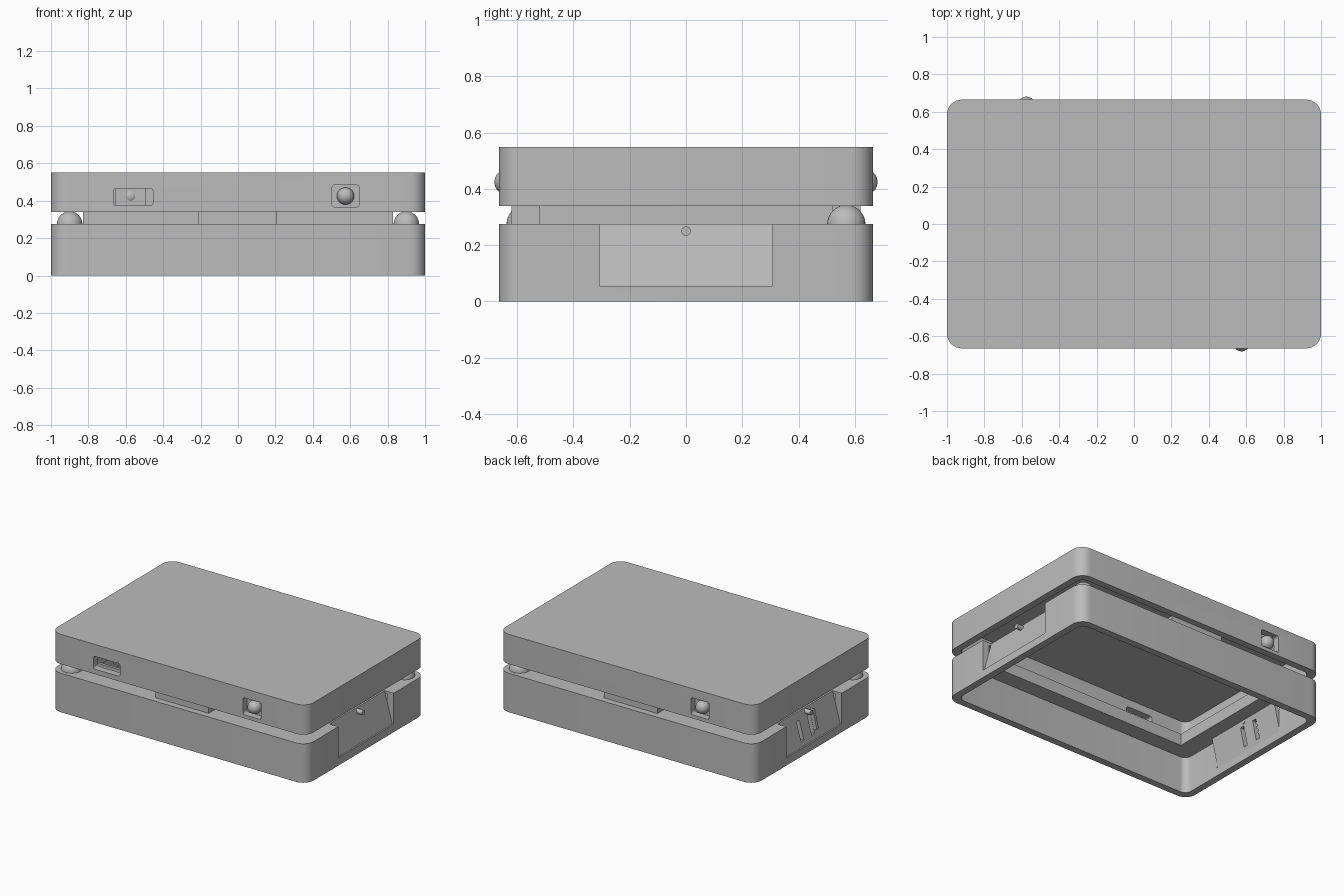
import bpy, bmesh, math
from mathutils import Vector

cube = bpy.data.objects.get("Cube")
if cube:
    bpy.data.objects.remove(cube)

grey = bpy.data.materials.new("plain grey")
grey.use_nodes = True
colour = (0.5, 0.5, 0.5, 1)
grey.diffuse_color = colour
grey.node_tree.nodes["Principled BSDF"].inputs["Base Color"].default_value = colour


def finish(name, bm):
    bmesh.ops.recalc_face_normals(bm, faces=bm.faces)
    mesh = bpy.data.meshes.new(name)
    bm.to_mesh(mesh)
    bm.free()
    mesh.materials.append(grey)
    ob = bpy.data.objects.new(name, mesh)
    bpy.context.collection.objects.link(ob)
    return ob


def prism(name, points, move, axis="z"):
    """Extrude a flat outline; points are 3D, move is the extrusion vector."""
    bm = bmesh.new()
    face = bm.faces.new([bm.verts.new(p) for p in points])
    out = bmesh.ops.extrude_face_region(bm, geom=[face])
    verts = [v for v in out["geom"] if isinstance(v, bmesh.types.BMVert)]
    bmesh.ops.translate(bm, verts=verts, vec=Vector(move))
    return finish(name, bm)


def rounded(hx, hy, r, steps=8):
    pts = []
    for k, (sx, sy) in enumerate([(1, 1), (-1, 1), (-1, -1), (1, -1)]):
        for i in range(steps + 1):
            a = math.pi / 2 * (k + i / steps)
            pts.append((sx * (hx - r) + r * math.cos(a), sy * (hy - r) + r * math.sin(a)))
    return pts


def slab(name, hx, hy, r, z0, z1):
    return prism(name, [(x, y, z0) for x, y in rounded(hx, hy, r)], (0, 0, z1 - z0))


def window(name, x, y, z, hx, hz, r, depth):
    """Rounded block facing along y, centred on y."""
    pts = [(x + u, y - depth / 2, z + w) for u, w in rounded(hx, hz, r, 4)]
    return prism(name, pts, (0, depth, 0))


def box(name, x0, x1, y0, y1, z0, z1):
    return prism(name, [(x0, y0, z0), (x1, y0, z0), (x1, y1, z0), (x0, y1, z0)], (0, 0, z1 - z0))


def ball(name, loc, r, half=False):
    bm = bmesh.new()
    bmesh.ops.create_uvsphere(bm, u_segments=32, v_segments=16, radius=r)
    if half:
        geom = bm.verts[:] + bm.edges[:] + bm.faces[:]
        bmesh.ops.bisect_plane(bm, geom=geom, plane_co=(0, 0, 0), plane_no=(0, 0, 1), clear_inner=True)
    bmesh.ops.translate(bm, verts=bm.verts, vec=loc)
    ob = finish(name, bm)
    smooth(ob)
    return ob


def smooth(ob):
    bpy.ops.object.select_all(action="DESELECT")
    ob.select_set(True)
    bpy.context.view_layer.objects.active = ob
    bpy.ops.object.shade_smooth_by_angle(angle=math.radians(35))


def cut(ob, cutters):
    bpy.context.view_layer.objects.active = ob
    for c in cutters:
        mod = ob.modifiers.new("cut", "BOOLEAN")
        mod.operation, mod.object, mod.solver = "DIFFERENCE", c, "EXACT"
        bpy.ops.object.modifier_apply(modifier=mod.name)
        bpy.data.objects.remove(c)


HX, HY, R, WALL = 1.0, 0.665, 0.08, 0.05
BASE_TOP, LID_BOTTOM, TOP = 0.275, 0.34, 0.55

# Hollow lid with a slot at the front and a button opening front and back
lid = slab("lid", HX, HY, R, LID_BOTTOM, TOP)
cutters = [slab("lid_hollow", HX - WALL, HY - WALL, R - 0.03, 0.2, 0.52),
           window("slot_cut", -0.56, -HY, 0.42, 0.105, 0.045, 0.015, 0.3)]
for s in (1, -1):
    cutters.append(window("button_cut", s * 0.575, -s * HY, 0.425, 0.072, 0.06, 0.015, 0.3))
cut(lid, cutters)
smooth(lid)

for side, s in (("front", 1), ("back", -1)):
    ball(side + "_button", (s * 0.575, -s * 0.635, 0.425), 0.046)
    window(side + "_button_seat", s * 0.575, -s * 0.607, 0.425, 0.08, 0.068, 0.015, 0.02)

# Base shell, open below, with a large opening in its deck
base = slab("base", HX, HY, R, 0, BASE_TOP)
IX, IY = 0.83, 0.52
cutters = [slab("base_hollow", HX - WALL, HY - WALL, R - 0.03, -0.1, 0.257),
           box("deck_opening", -IX + 0.02, IX - 0.02, -IY + 0.02, IY - 0.02, 0.2, 0.4)]
NY, NZ = 0.308, 0.055
for s in (1, -1):
    cutters.append(box("side_notch", *sorted((s * 0.925, s * 1.1)), -NY, NY, NZ, 0.4))
cut(base, cutters)
smooth(base)

# Raised lip around the opening, carrying a tab on each long side
lip = box("deck_lip", -IX, IX, -IY, IY, BASE_TOP - 0.005, LID_BOTTOM)
cut(lip, [box("lip_hollow", -IX + 0.02, IX - 0.02, -IY + 0.02, IY - 0.02, 0.2, 0.4)])
for side, s in (("front", -1), ("back", 1)):
    box(side + "_tab", -0.21, 0.205, *sorted((s * (IY - 0.001), s * 0.62)), BASE_TOP - 0.005, LID_BOTTOM)

# Sloping panels and pins in the side notches
panels = {}
for side, s in (("left", 1), ("right", -1)):
    profile = [(0.99, NZ - 0.001), (0.93, BASE_TOP), (0.905, BASE_TOP), (0.955, NZ - 0.001)]
    panels[side] = prism(side + "_panel", [(s * x, -NY, z) for x, z in profile], (0, 2 * NY, 0))
    ring = [(s * 0.91, 0.017 * math.cos(a), 0.25 + 0.017 * math.sin(a))
            for a in (2 * math.pi * i / 20 for i in range(20))]
    smooth(prism(side + "_pin", ring, (s * 0.07, 0, 0)))

# Two slots and a slanted catch on the right panel
cut(panels["right"], [box("panel_slot", -1.1, -0.8, y - 0.016, y + 0.016, 0.09, 0.22) for y in (0.1, -0.02)])
catch = [(-0.94, 0.25), (-0.965, 0.25), (-0.995, 0.12), (-0.97, 0.11)]
prism("right_catch", [(x, -0.06, z) for x, z in catch], (0, 0.022, 0))

# Round bumpers on two opposite corners
for side, s in (("front", -1), ("back", 1)):
    ball(side + "_bumper", (s * 0.9, s * 0.57, BASE_TOP), 0.068, half=True)
